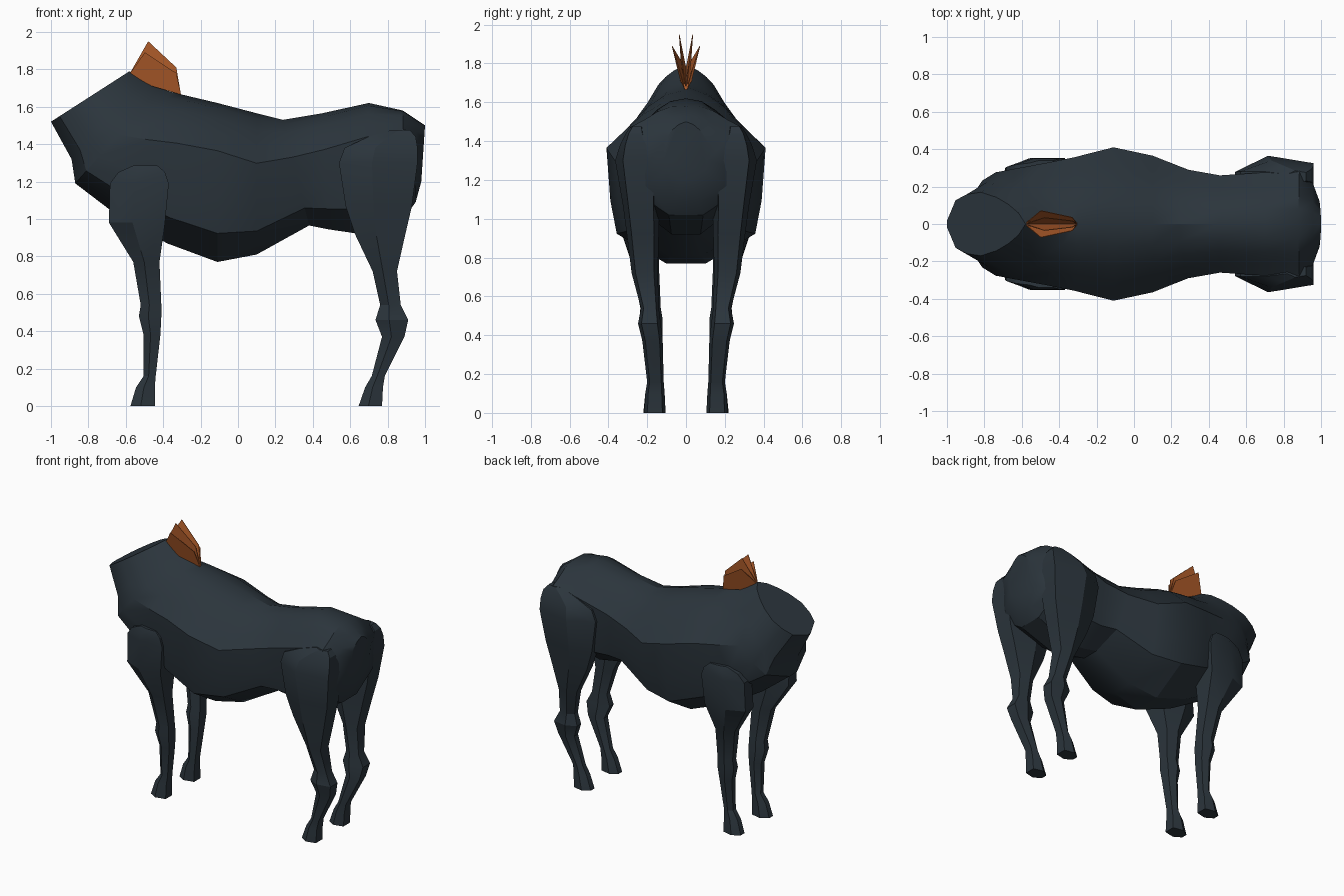
import bpy, bmesh, math


def material(name, rgb):
    m = bpy.data.materials.new(name)
    m.diffuse_color = (*rgb, 1)
    return m


COAT = material("dark slate coat", (0.024, 0.035, 0.045))
MANE = material("orange mane", (0.46, 0.115, 0.025))


def loft(name, rings, mat, angle=28):
    """Skin a list of equal-length closed rings and cap both ends."""
    bm = bmesh.new()
    loops = [[bm.verts.new(p) for p in ring] for ring in rings]
    n = len(loops[0])
    for a, b in zip(loops, loops[1:]):
        for i in range(n):
            j = (i + 1) % n
            bm.faces.new((a[i], a[j], b[j], b[i]))
    bm.faces.new(loops[0])
    bm.faces.new(loops[-1])
    bmesh.ops.recalc_face_normals(bm, faces=bm.faces)
    mesh = bpy.data.meshes.new(name)
    bm.to_mesh(mesh)
    bm.free()
    mesh.materials.append(mat)
    ob = bpy.data.objects.new(name, mesh)
    bpy.context.collection.objects.link(ob)
    bpy.ops.object.select_all(action='DESELECT')
    ob.select_set(True)
    bpy.context.view_layer.objects.active = ob
    bpy.ops.object.shade_smooth_by_angle(angle=math.radians(angle))
    return ob


# Half cross-sections: (width fraction, fraction from top to bottom)
BARREL = [(0, 0), (.3, .03), (.55, .1), (.76, .19), (1, .3), (.95, .62), (.87, .82), (.25, 1)]
ROUND = [(0, 0), (.35, .09), (.62, .22), (.84, .37), (1, .57), (.93, .75), (.75, .89), (.1, 1)]


def body_ring(xt, zt, xb, zb, w, roundness):
    half = []
    for (y0, t0), (y1, t1) in zip(BARREL, ROUND):
        y = (y0 + (y1 - y0) * roundness) * w
        t = t0 + (t1 - t0) * roundness
        half.append((xt + (xb - xt) * t, y, zt + (zb - zt) * t))
    return half + [(x, -y, z) for x, y, z in half[:0:-1]]


# Body from cut neck to rump: top x z, bottom x z, half width, roundness
BODY = [
    (-.58, 1.79, -1.0, 1.52, .17, 1),
    (-.50, 1.745, -.89, 1.32, .24, .9),
    (-.42, 1.70, -.87, 1.19, .295, .7),
    (-.36, 1.68, -.66, 1.03, .325, .35),
    (-.30, 1.665, -.38, .87, .355, .1),
    (-.11, 1.62, -.11, .77, .41, 0),
    (.10, 1.565, .10, .81, .365, .2),
    (.24, 1.53, .38, .965, .29, .2),
    (.45, 1.565, .48, .945, .26, .05),
    (.70, 1.62, .65, .92, .275, -.15),
    (.88, 1.58, .90, 1.02, .285, -.4),
    (.955, 1.53, .95, 1.09, .225, -.2),
    (1.0, 1.50, .98, 1.2, .12, .3),
]
loft("body", [body_ring(*r) for r in BODY], COAT)


def leg_ring(side, z, x0, x1, y0, y1, front=.7, back=.85):
    """Six-sided section; front/back set how far out the outer corners reach."""
    section = [(0, .3), (0, front), (.42, 1), (1, back), (1, .15), (.42, 0)]
    return [(x0 + (x1 - x0) * u, side * (y0 + (y1 - y0) * v), z) for u, v in section]


def legs(name, levels):
    for side, s in (("left", 1), ("right", -1)):
        loft(f"{side}_{name}", [leg_ring(s, *level) for level in levels], COAT, 25)


# Leg levels: height, front x, back x, inner y, outer y (, corner reach)
legs("front_leg", [
    (0, -.575, -.445, .11, .22), (.10, -.545, -.445, .115, .21),
    (.16, -.505, -.44, .12, .20), (.38, -.505, -.415, .12, .22),
    (.48, -.53, -.41, .12, .24), (.54, -.52, -.41, .13, .235),
    (.77, -.56, -.42, .14, .28), (.98, -.69, -.39, .14, .35, .75, .96),
    (1.19, -.685, -.37, .16, .352, .75, 1), (1.25, -.64, -.39, .18, .35, .8, 1),
    (1.285, -.56, -.43, .20, .34, .9, 1)])
legs("hind_leg", [
    (0, .645, .77, .105, .215), (.10, .68, .775, .11, .21),
    (.16, .715, .785, .115, .20), (.37, .77, .89, .12, .225),
    (.46, .735, .91, .13, .247), (.54, .76, .87, .14, .232),
    (.72, .72, .85, .145, .28), (.92, .625, .895, .14, .305),
    (1.07, .575, .93, .14, .325), (1.30, .54, .96, .13, .365, .63, .83),
    (1.38, .57, .96, .18, .34, .63, .83), (1.44, .70, .95, .21, .31),
    (1.475, .82, .92, .22, .285)])

# Mane tuft: fan of thin wedge blades rising from the neck ridge
for i, (y, z) in enumerate([(-.072, 1.89), (-.035, 1.95), (.035, 1.95), (.072, 1.89)]):
    b = y * .25
    drop = 1.95 - z
    crest = [(-.48 - drop * .3, y, z), (-.33, y * .5, 1.81 - drop * .5)]
    rings = []
    for e in (-.014, .014):
        rings.append([(-.58, b * .2 + e * .2, 1.775), (-.46, b + e * .8, 1.71),
                      (-.305, b * .2 + e * .2, 1.665),
                      (crest[1][0], crest[1][1] + e * .1, crest[1][2]),
                      (crest[0][0], crest[0][1] + e * .1, crest[0][2])])
    loft(f"mane_blade_{i + 1}", rings, MANE, 20)
